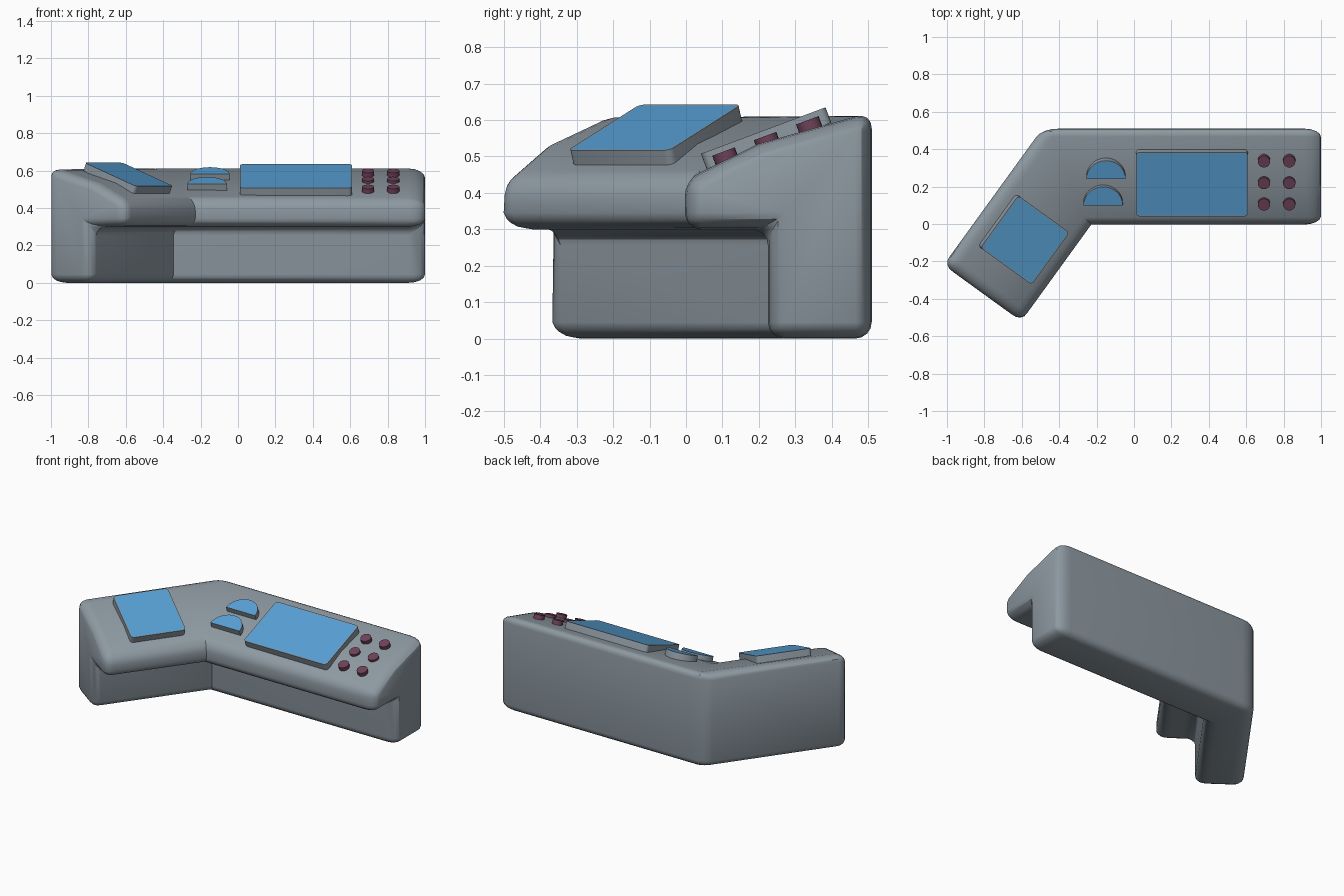
import bpy, bmesh, math
from mathutils import Matrix, Vector

if "Cube" in bpy.data.objects:
    bpy.data.objects.remove(bpy.data.objects["Cube"])


def material(name, rgb):
    m = bpy.data.materials.new(name)
    m.diffuse_color = (*rgb, 1)
    m.use_nodes = True
    m.node_tree.nodes["Principled BSDF"].inputs["Base Color"].default_value = m.diffuse_color
    return m


GREY = material("steel_grey", (0.27, 0.32, 0.36))
BLUE = material("screen_blue", (0.10, 0.36, 0.68))
PLUM = material("button_plum", (0.16, 0.055, 0.10))

# Both wings share the inner corner; the left one is swung forward
CORNER = Vector((-0.23, 0, 0))
SWING = math.radians(54.1)
RIGHT_WING = Matrix.Translation(CORNER)
LEFT_WING = RIGHT_WING @ Matrix.Rotation(SWING, 4, 'Z')
TILT = math.atan(0.373)


def finish(name, bm, mats):
    bmesh.ops.recalc_face_normals(bm, faces=bm.faces)
    me = bpy.data.meshes.new(name)
    bm.to_mesh(me)
    bm.free()
    ob = bpy.data.objects.new(name, me)
    bpy.context.collection.objects.link(ob)
    for m in mats:
        me.materials.append(m)
    bpy.ops.object.select_all(action='DESELECT')
    ob.select_set(True)
    bpy.context.view_layer.objects.active = ob
    bpy.ops.object.shade_smooth_by_angle(angle=math.radians(30))
    return ob


def console_body():
    # Desk cross-section (depth, height), swept round the mitred corner
    profile = [(0.51, 0), (0.51, 0.622), (0.20, 0.535), (-0.003, 0.435),
               (-0.003, 0.30), (0.225, 0.30), (0.225, 0)]
    n = len(profile)
    miter = math.tan(SWING / 2)
    bm = bmesh.new()
    rings = [
        [bm.verts.new(LEFT_WING @ Vector((-0.64, y, z))) for y, z in profile],
        [bm.verts.new((CORNER.x - miter * y, y, z)) for y, z in profile],
        [bm.verts.new((1.0, y, z)) for y, z in profile]]
    for a, b in zip(rings, rings[1:]):
        for i in range(n):
            j = (i + 1) % n
            bm.faces.new((a[i], a[j], b[j], b[i]))
    bm.faces.new(rings[0])
    bm.faces.new(rings[2])
    bmesh.ops.recalc_face_normals(bm, faces=bm.faces)
    # Round all sharp edges except the inner mitre; wider along the length
    mid = set(rings[1])
    back = set(rings[1][:2])
    edges = []
    for e in bm.edges:
        vs = set(e.verts)
        if e.calc_face_angle(0) > math.radians(30) and (not vs <= mid or vs == back):
            edges.append(e)
    squash = 0.5
    bmesh.ops.scale(bm, vec=(squash, 1, 1), verts=bm.verts)
    bmesh.ops.bevel(bm, geom=edges, offset=0.045, offset_type='OFFSET',
                    segments=4, profile=0.5, affect='EDGES', clamp_overlap=True)
    bmesh.ops.scale(bm, vec=(1 / squash, 1, 1), verts=bm.verts)
    finish("console_body", bm, [GREY])


def plate(name, outline, wing, x, y, depth, drop=0.0, top=BLUE, side=GREY, rim=0.006):
    """Tilted prism whose top lies on the shared control plane."""
    bm = bmesh.new()
    face = bm.faces.new([bm.verts.new((u, v, 0)) for u, v in outline])
    ext = bmesh.ops.extrude_face_region(bm, geom=[face], use_keep_orig=True)
    low = [g for g in ext["geom"] if isinstance(g, bmesh.types.BMVert)]
    bmesh.ops.translate(bm, vec=(0, 0, -depth), verts=low)
    bmesh.ops.recalc_face_normals(bm, faces=bm.faces)
    face = next(f for f in bm.faces if f.normal.z > 0.9)
    if rim:
        bmesh.ops.inset_region(bm, faces=[face], thickness=rim)
    face.material_index = 1
    z = 0.505 + 0.373 * (y - 0.035) - drop
    bm.transform(wing @ Matrix.Translation((x, y, z)) @ Matrix.Rotation(TILT, 4, 'X'))
    finish(name, bm, [side, top])


def arc(r, a0, a1, steps, cx=0, cy=0):
    return [(cx + r * math.cos(a0 + (a1 - a0) * i / steps),
             cy + r * math.sin(a0 + (a1 - a0) * i / steps)) for i in range(steps + 1)]


def rounded_rect(w, h, r):
    pts = []
    for k, (sx, sy) in enumerate([(1, 1), (-1, 1), (-1, -1), (1, -1)]):
        a = k * math.pi / 2
        pts += arc(r, a, a + math.pi / 2, 4, sx * (w / 2 - r), sy * (h / 2 - r))
    return pts


console_body()

# Screens
plate("main_screen", rounded_rect(0.60, 0.365, 0.02), RIGHT_WING, 0.31 - CORNER.x, 0.212, 0.045)
plate("side_screen", rounded_rect(0.345, 0.36, 0.02), LEFT_WING, -0.277, 0.235, 0.045)

# Half-round displays
half = arc(0.105, 0, math.pi, 20)
plate("lower_half_display", half, RIGHT_WING, -0.165 - CORNER.x, 0.10, 0.045, rim=0.003)
plate("upper_half_display", half, RIGHT_WING, -0.15 - CORNER.x, 0.24, 0.045, rim=0.003)

# Push buttons
disc = arc(0.033, 0, 2 * math.pi, 20)[:-1]
for x in (0.695, 0.83):
    for y in (0.103, 0.217, 0.333):
        plate("push_button", disc, RIGHT_WING, x - CORNER.x, y, 0.04,
              drop=0.017, top=PLUM, side=PLUM, rim=0)
